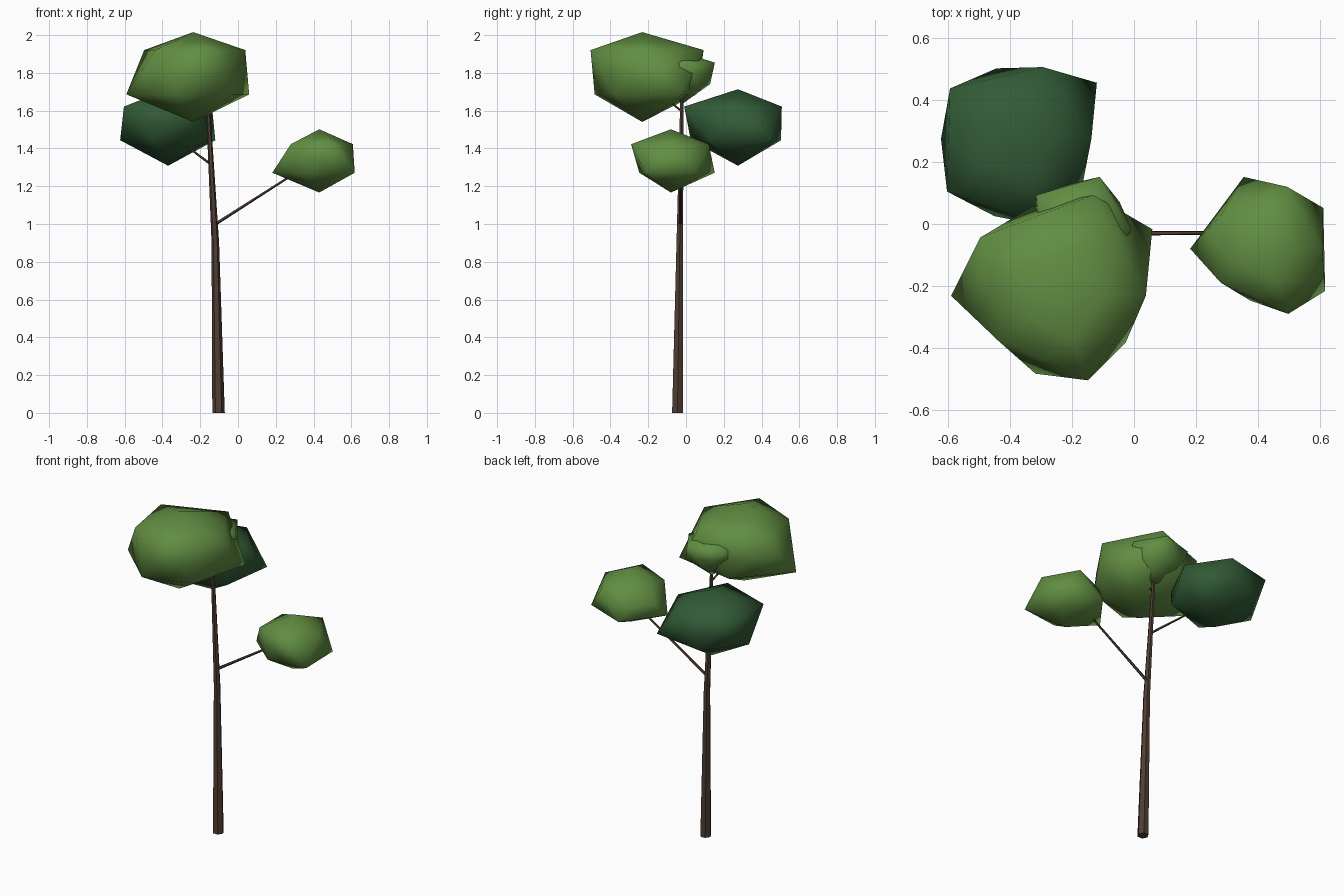
import bpy, bmesh
from math import cos, sin, radians
from mathutils import Vector

if "Cube" in bpy.data.objects:
    bpy.data.objects.remove(bpy.data.objects["Cube"])


def material(name, rgb):
    m = bpy.data.materials.new(name)
    m.diffuse_color = (*rgb, 1)
    m.use_nodes = True
    m.node_tree.nodes["Principled BSDF"].inputs["Base Color"].default_value = m.diffuse_color
    return m


BARK = material("bark", (0.08, 0.048, 0.033))
LIGHT = material("light_leaves", (0.12, 0.27, 0.055))
DARK = material("dark_leaves", (0.032, 0.105, 0.037))


def finish(name, bm, mat, smooth):
    bmesh.ops.recalc_face_normals(bm, faces=bm.faces)
    for f in bm.faces:
        f.smooth = smooth
    me = bpy.data.meshes.new(name)
    bm.to_mesh(me)
    bm.free()
    me.materials.append(mat)
    bpy.context.collection.objects.link(bpy.data.objects.new(name, me))


def tube(name, stations, sides, level=False):
    """Tapered limb through (x, y, z, radius) stations."""
    bm = bmesh.new()
    axis = Vector(stations[-1][:3]) - Vector(stations[0][:3])
    turn = Vector((0, 0, 1)).rotation_difference(axis).to_matrix()
    rings = []
    for x, y, z, r in stations:
        ring = []
        for i in range(sides):
            a = radians(360 * i / sides)
            v = Vector((r * cos(a), r * sin(a), 0))
            ring.append(bm.verts.new(Vector((x, y, z)) + (v if level else turn @ v)))
        rings.append(ring)
    for lo, hi in zip(rings, rings[1:]):
        for i in range(sides):
            j = (i + 1) % sides
            bm.faces.new((lo[i], lo[j], hi[j], hi[i]))
    bm.faces.new(rings[0])
    bm.faces.new(rings[-1])
    finish(name, bm, BARK, False)


def leaf_clump(name, cx, cy, heights, lower, upper, mat):
    """Uneven icosahedron (bottom, lower ring, upper ring, top), rounded once."""
    bottom, z_low, z_high, top = heights
    bm = bmesh.new()

    def ring(radii, z, start):
        return [bm.verts.new((cx + r * cos(radians(start + 72 * i)),
                              cy + r * sin(radians(start + 72 * i)), z))
                for i, r in enumerate(radii)]

    lo, hi = ring(lower, z_low, 36), ring(upper, z_high, 0)
    b, t = bm.verts.new((cx, cy, bottom)), bm.verts.new((cx, cy, top))
    for i in range(5):
        j = (i + 1) % 5
        bm.faces.new((b, lo[j], lo[i]))
        bm.faces.new((t, hi[i], hi[j]))
        bm.faces.new((hi[i], lo[i], hi[j]))
        bm.faces.new((lo[i], lo[j], hi[j]))
    # split every edge and push the new points outwards a little
    corners = set(bm.verts)
    bmesh.ops.subdivide_edges(bm, edges=bm.edges[:], cuts=1, use_grid_fill=True)
    centre = Vector((cx, cy, (z_low + z_high) / 2))
    for v in bm.verts:
        if v not in corners:
            v.co = centre + (v.co - centre) * 1.08
    finish(name, bm, mat, True)


# Trunk and branches
tube("trunk", [(-0.103, -0.045, 0, 0.033), (-0.12, -0.033, 0.9, 0.02),
               (-0.166, -0.02, 1.76, 0.009)], 6, level=True)
tube("right_branch", [(-0.12, -0.03, 1.0, 0.009), (0.42, -0.028, 1.345, 0.005)], 5)
tube("back_branch", [(-0.142, -0.028, 1.315, 0.007), (-0.37, 0.27, 1.485, 0.004)], 5)
tube("top_branch", [(-0.158, -0.022, 1.595, 0.006), (-0.237, -0.23, 1.77, 0.004)], 5)

# Foliage: ring radii run anticlockwise, lower from 36 degrees, upper from 0
leaf_clump("front_foliage", -0.237, -0.232, (1.56, 1.695, 1.912, 2.0),
           (0.339, 0.28, 0.328, 0.245, 0.24), (0.255, 0.317, 0.297, 0.23, 0.266), LIGHT)
leaf_clump("back_foliage", -0.37, 0.275, (1.325, 1.45, 1.615, 1.7),
           (0.286, 0.222, 0.235, 0.243, 0.233), (0.215, 0.226, 0.257, 0.268, 0.277), DARK)
leaf_clump("right_foliage", 0.43, -0.08, (1.18, 1.277, 1.417, 1.49),
           (0.208, 0.226, 0.23, 0.163, 0.215), (0.165, 0.195, 0.17, 0.172, 0.205), LIGHT)
leaf_clump("small_top_foliage", -0.166, -0.016, (1.65, 1.745, 1.85, 1.9),
           (0.137, 0.14, 0.14, 0.14, 0.14), (0.146, 0.164, 0.172, 0.15, 0.15), LIGHT)
